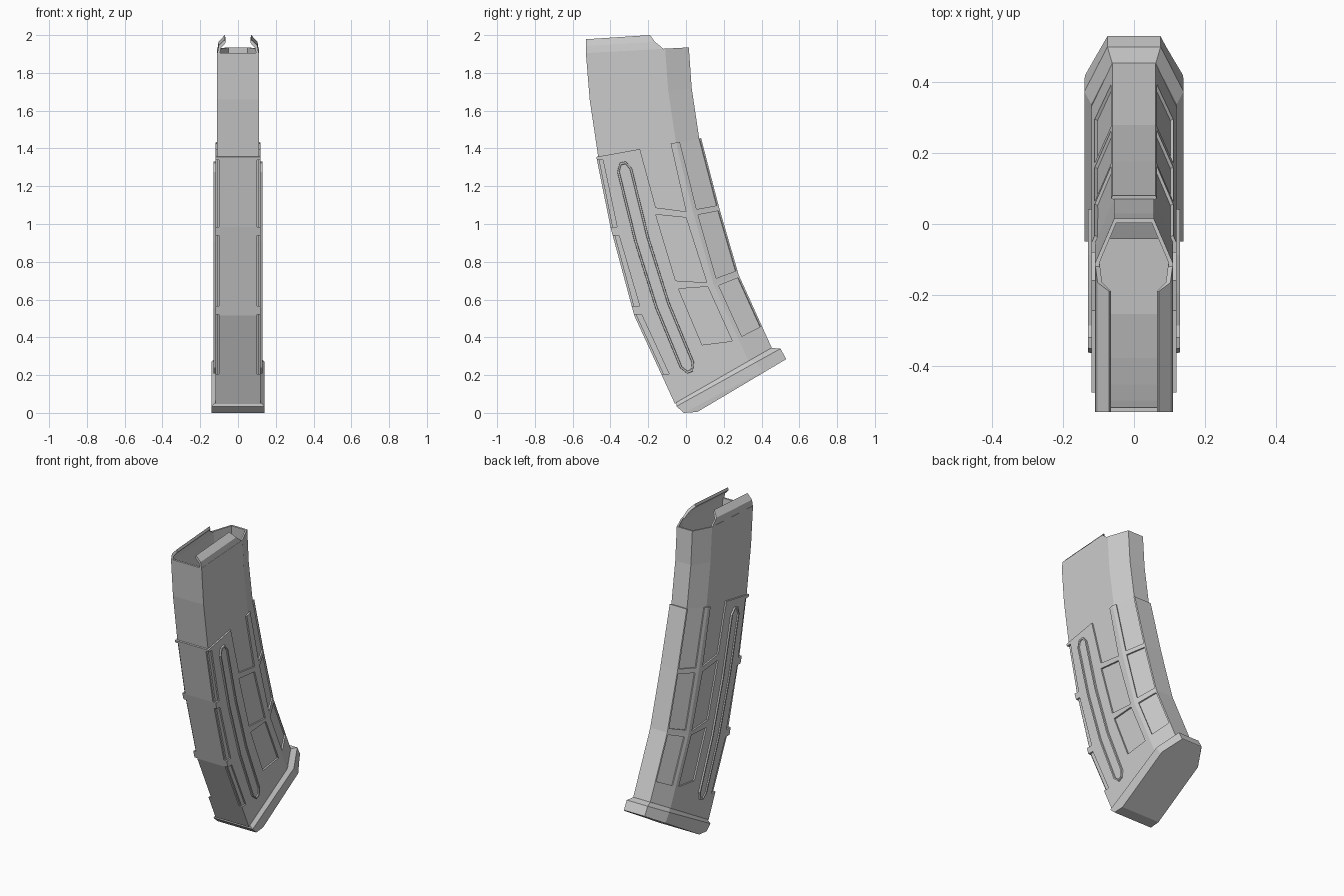
import bpy, bmesh
from mathutils import Vector as V

if "Cube" in bpy.data.objects:
    bpy.data.objects.remove(bpy.data.objects["Cube"])

# Stations down the curved body: front and back points as (y, z)
FRONT = [(-.53, 1.905), (-.51, 1.66), (-.465, 1.357), (-.39, .985), (-.265, .52), (-.05, .053)]
BACK = [(.015, 1.935), (.03, 1.72), (.07, 1.453), (.165, 1.087), (.27, .726), (.445, .34)]
HX, BX, CH = .11, .056, .77   # half width, back half width, where the chamfer starts


def loft(name, loops, ring=False, mirror=False):
    """Skin between equal loops; cap the ends, or join last to first when ring."""
    bm = bmesh.new()
    rows = [[bm.verts.new(p) for p in l] for l in loops]
    n = len(rows[0])
    pairs = list(zip(rows, rows[1:])) + ([(rows[-1], rows[0])] if ring else [])
    for a, b in pairs:
        for i in range(n):
            j = (i + 1) % n
            bm.faces.new((a[i], a[j], b[j], b[i]))
    if not ring:
        bm.faces.new(rows[0][::-1])
        bm.faces.new(rows[-1])
    bmesh.ops.recalc_face_normals(bm, faces=bm.faces)
    me = bpy.data.meshes.new(name)
    bm.to_mesh(me)
    bm.free()
    ob = bpy.data.objects.new(name, me)
    bpy.context.collection.objects.link(ob)
    if mirror:
        m = ob.modifiers.new("mirror", 'MIRROR')
        m.use_mirror_merge = False
    return ob


def station(t):
    i = min(int(t), 4)
    f = V(FRONT[i]).lerp(V(FRONT[i + 1]), t - i)
    b = V(BACK[i]).lerp(V(BACK[i + 1]), t - i)
    return f, (b - f).normalized(), (b - f).length


def point(t, x, d):
    f, u, _ = station(t)
    p = f + u * d
    return (x, p.x, p.y)


def section(t, off=0):
    L = station(t)[2]
    h, b = HX + off, BX + off * .5
    pts = [(-h, -off), (h, -off), (h, CH * L), (b, L + off), (-b, L + off), (-h, CH * L)]
    return [point(t, x, d) for x, d in pts]


def tube(name, ts, outer, inner):
    return loft(name, [section(t, outer) for t in ts] + [section(t, inner) for t in reversed(ts)], ring=True)


# Hollow body and the thicker sleeve around its lower part
tube("magazine_body", [0, 1, 2, 3, 4, 5], 0, -.012)
sleeve = tube("grip_sleeve", [2, 3, 4, 5], .01, -.006)


def cut(cutter):
    cutter.hide_render = True
    cutter.display_type = 'WIRE'
    m = sleeve.modifiers.new("cut", 'BOOLEAN')
    m.object, m.operation, m.solver = cutter, 'DIFFERENCE', 'EXACT'


# Side windows and front corner notches, cut through the sleeve
WINDOWS = [
    [(-.28, 1.53), (-.16, 1.087), (0, 1.066), (-.10, 1.51)],
    [(-.16, 1.05), (0, 1.034), (.11, .69), (-.055, .70)],
    [(-.04, .657), (.115, .668), (.245, .38), (.085, .36)],
    [(-.56, 1.34), (-.44, 1.34), (-.365, .985), (-.50, .985)],
    [(-.45, .94), (-.355, .94), (-.245, .565), (-.36, .565)],
    [(-.35, .52), (-.235, .52), (-.09, .207), (-.22, .207)],
]
for i, poly in enumerate(WINDOWS):
    cut(loft(f"window_cutter_{i}", [[(x, y, z) for y, z in poly] for x in (.1, .2)], mirror=True))

# Windows in the angled back corners
for i, ts in enumerate([(1.9, 2, 2.97), (3.05, 3.93), (4.03, 4.7)]):
    loops = []
    for t in ts:
        L = station(t)[2]
        c, b = V((HX, CH * L)), V((BX, L))
        n = V((b.y - c.y, c.x - b.x)).normalized()
        p, q = c.lerp(b, .14), c.lerp(b, .99)
        loops.append([point(t, *w) for w in (p - n * .009, p + n * .04, q + n * .04, q - n * .009)])
    cut(loft(f"corner_cutter_{i}", loops, mirror=True))

# Raised long rib with bevelled rim on each side
PATH = [V(p) for p in [(-.325, 1.285), (-.235, .92), (-.125, .57), (.005, .255)]]


def rib_loop(x, w):
    left, right = [], []
    for i, p in enumerate(PATH):
        d = (PATH[min(i + 1, 3)] - PATH[max(i - 1, 0)]).normalized()
        n = V((-d.y, d.x))
        left.append(p - n * w)
        right.append(p + n * w)
        if i in (0, 3):
            tip = p + d * w * (1.1 if i else -1.1)
            ends = [tip - n * w * .4, tip + n * w * .4]
            k = 0 if i == 0 else len(left)
            left.insert(k, ends[0])
            right.insert(k, ends[1])
    return [(x, p.x, p.y) for p in left + right[::-1]]


loft("side_rib", [rib_loop(.112, .041), rib_loop(.13, .039), rib_loop(.13, .03), rib_loop(.123, .028)], mirror=True)

# Feed lips curling inward over the open top
LIP = [(.11, -.08), (.103, -.035), (.07, 0), (.065, -.018), (.09, -.045), (.097, -.08)]
BACK_Y = [-.11, -.165, -.19, -.19, -.165, -.11]
loft("feed_lip", [[(x, -.53, 1.978 + z) for x, z in LIP],
                  [(x, y, 2 + z) for (x, z), y in zip(LIP, BACK_Y)]], mirror=True)


# Base plate with bevelled rim and a small flat under the front
def plate(f, b, h, bx):
    c = V(f).lerp(V(b), CH)
    return [(-h, *f), (h, *f), (h, *c), (bx, *b), (-bx, *b), (-h, *c)]


loft("base_plate", [
    plate((-.05, .056), (.452, .344), .12, .061),
    plate((-.05, .035), (.50, .34), .14, .075),
    plate((-.012, 0), (.53, .286), .14, .075),
    plate((.06, .005), (.528, .283), .138, .074),
])
